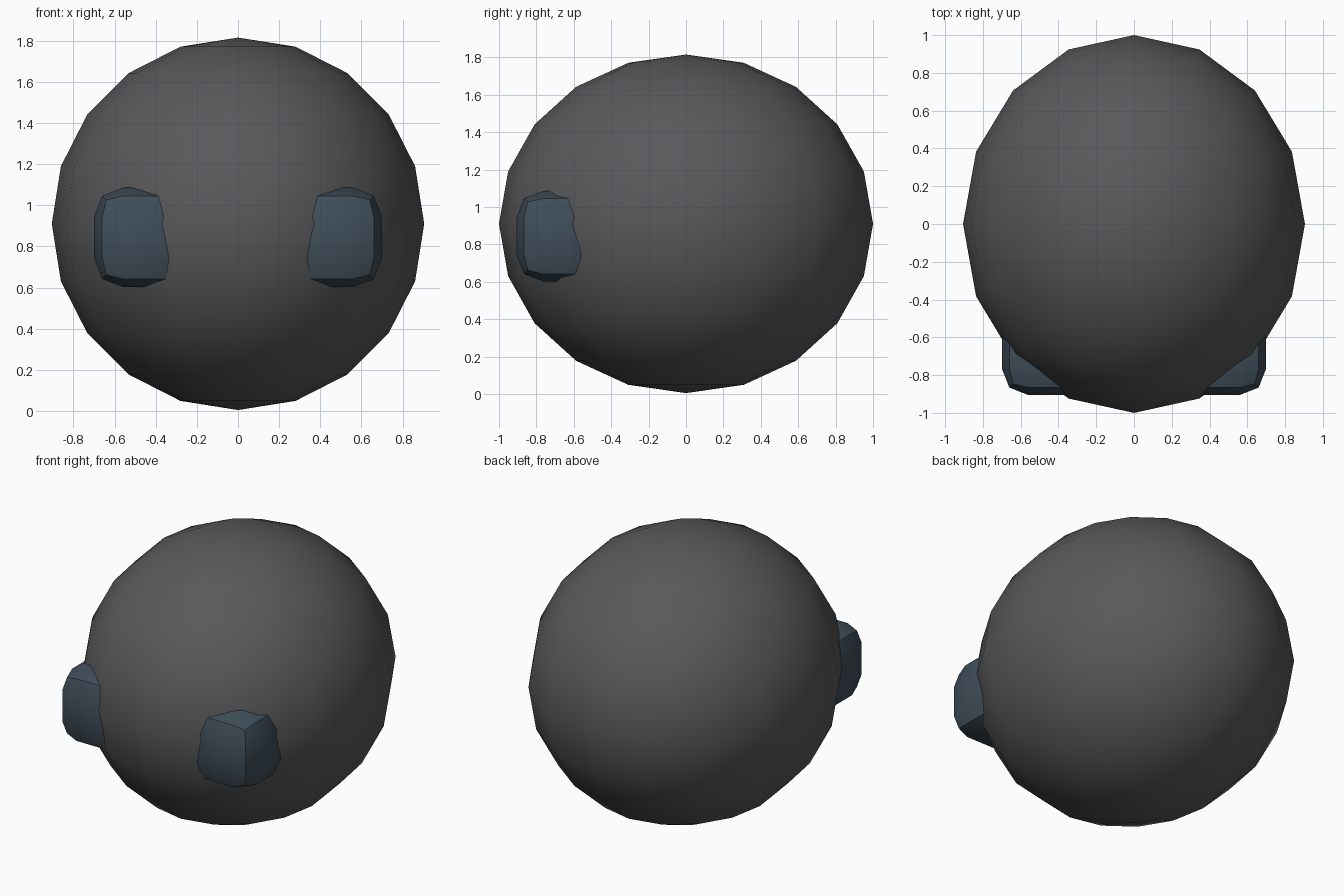
import bpy, bmesh
from math import radians

if "Cube" in bpy.data.objects:
    bpy.data.objects.remove(bpy.data.objects["Cube"])


def material(name, colour):
    m = bpy.data.materials.new(name)
    m.diffuse_color = (*colour, 1)
    m.use_nodes = True
    m.node_tree.nodes["Principled BSDF"].inputs["Base Color"].default_value = m.diffuse_color
    return m


def finish(bm, name, mat, location):
    bmesh.ops.recalc_face_normals(bm, faces=bm.faces)
    me = bpy.data.meshes.new(name)
    bm.to_mesh(me)
    bm.free()
    me.materials.append(mat)
    ob = bpy.data.objects.new(name, me)
    ob.location = location
    bpy.context.collection.objects.link(ob)
    return ob


def smooth(ob, angle):
    bpy.ops.object.select_all(action='DESELECT')
    ob.select_set(True)
    bpy.context.view_layer.objects.active = ob
    bpy.ops.object.shade_smooth_by_angle(angle=radians(angle))


body_mat = material("body_grey", (0.10, 0.10, 0.105))
eye_mat = material("eye_blue", (0.05, 0.075, 0.10))

# Ellipsoid body
bm = bmesh.new()
bmesh.ops.create_uvsphere(bm, u_segments=16, v_segments=10, radius=1)
bmesh.ops.scale(bm, vec=(0.905, 1, 0.905), verts=bm.verts)
smooth(finish(bm, "body", body_mat, (0, 0, 0.91)), 60)

# Pillowy cube eyes: each face is a 3x3 grid with its middle pushed out
for side, name in ((-1, "eye_left"), (1, "eye_right")):
    bm = bmesh.new()
    bmesh.ops.create_cube(bm, size=2)
    bmesh.ops.subdivide_edges(bm, edges=bm.edges[:], cuts=2, use_grid_fill=True)
    reach = {1: 0.242, 2: 0.202, 3: 0.182}
    for v in bm.verts:
        outer = reach[sum(abs(c) > 0.9 for c in v.co)]
        for i in range(3):
            sign = 1 if v.co[i] > 0 else -1
            v.co[i] = sign * (outer if abs(v.co[i]) > 0.9 else 0.1)
    smooth(finish(bm, name, eye_mat, (side * 0.458, -0.664, 0.844)), 35)
